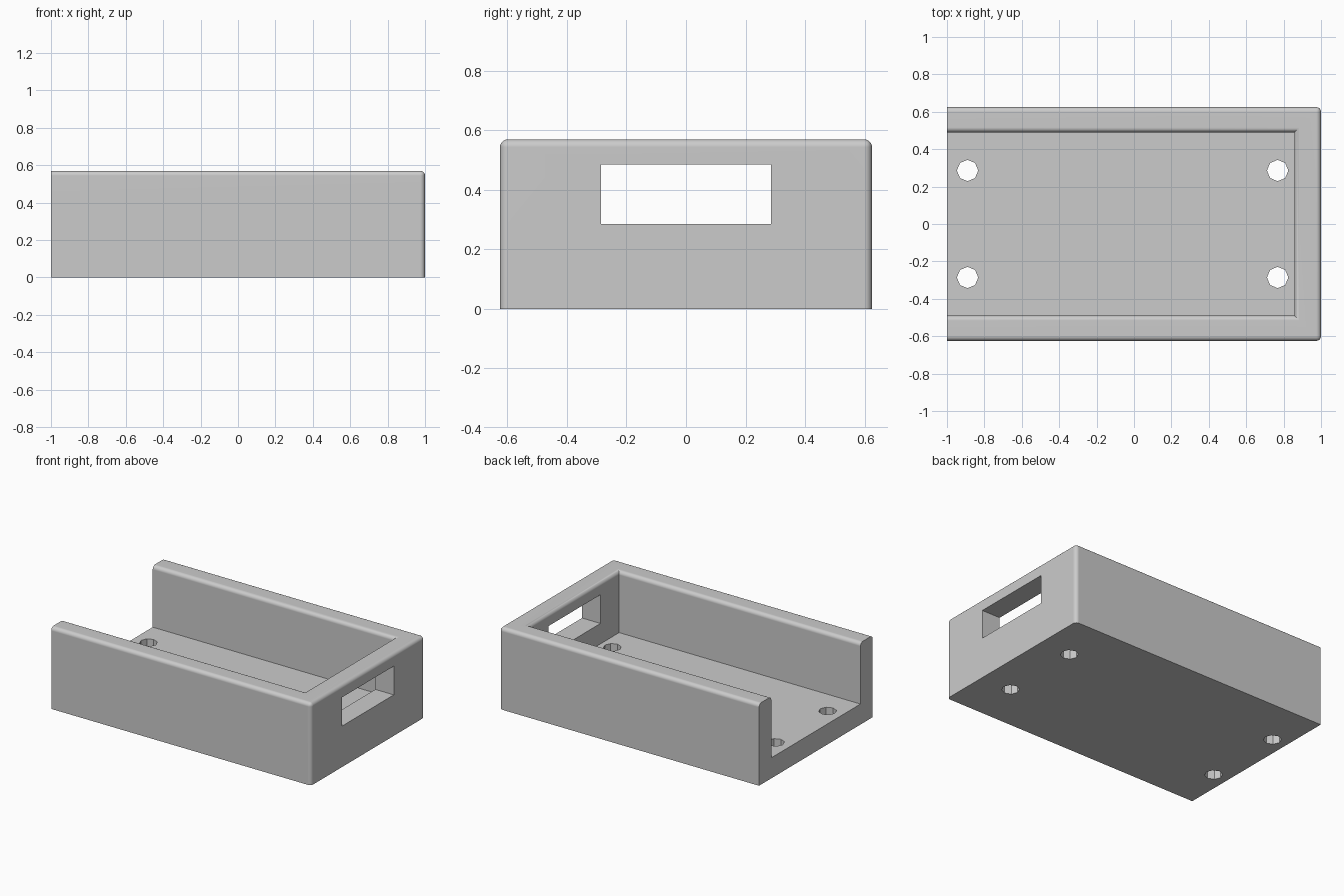
import bpy
import bmesh
import math

cube = bpy.data.objects.get("Cube")
if cube:
    bpy.data.objects.remove(cube, do_unlink=True)

HALF_Y, HEIGHT = 0.625, 0.57
INNER_Y, INNER_X, FLOOR = 0.49, 0.858, 0.143
ROUND = 0.026

grey = bpy.data.materials.new("plain grey")
grey.use_nodes = True
colour = (0.6, 0.6, 0.6, 1)
grey.diffuse_color = colour
grey.node_tree.nodes["Principled BSDF"].inputs["Base Color"].default_value = colour


def ring(bm, x, y, z):
    """U-shaped run of four corners, open towards -x."""
    return [bm.verts.new((px, py, z)) for px, py in ((-1, -y), (x, -y), (x, y), (-1, y))]


# Tray: outer shell, pocket and floor, open at one end
bm = bmesh.new()
base = ring(bm, 1, HALF_Y, 0)
rim = ring(bm, 1, HALF_Y, HEIGHT)
lip = ring(bm, INNER_X, INNER_Y, HEIGHT)
floor = ring(bm, INNER_X, INNER_Y, FLOOR)
for low, high in ((base, rim), (rim, lip), (lip, floor)):
    for i in range(3):
        bm.faces.new((low[i], low[i + 1], high[i + 1], high[i]))
bm.faces.new(floor)
bm.faces.new(base[::-1])
bm.faces.new((base[3], base[0], rim[0], lip[0], floor[0], floor[3], lip[3], rim[3]))
bmesh.ops.recalc_face_normals(bm, faces=bm.faces[:])

# Round the rim edges and the closed end's outer corners
edges = []
for e in bm.edges:
    a, b = (v.co for v in e.verts)
    along_rim = min(a.z, b.z) > HEIGHT - 0.01 and max(a.x, b.x) > 0
    mitre = along_rim and abs(a.x - b.x) > 0.05 and abs(a.y - b.y) > 0.05
    corner = min(a.x, b.x) > 0.99 and abs(a.z - b.z) > 0.1
    if (along_rim and not mitre) or corner:
        edges.append(e)
# Merge the rim into one flat face so its mitre lines vanish
bmesh.ops.bevel(bm, geom=edges, offset=ROUND, segments=5, profile=0.5,
                affect='EDGES', clamp_overlap=True)
mesh = bpy.data.meshes.new("tray")
bm.to_mesh(mesh)
bm.free()
tray = bpy.data.objects.new("tray", mesh)
bpy.context.collection.objects.link(tray)
mesh.materials.append(grey)


def cut(cutter):
    cutter.hide_render = True
    cutter.data.materials.append(grey)
    bpy.ops.object.select_all(action='DESELECT')
    tray.select_set(True)
    bpy.context.view_layer.objects.active = tray
    mod = tray.modifiers.new("cut", 'BOOLEAN')
    mod.operation = 'DIFFERENCE'
    mod.solver = 'EXACT'
    mod.object = cutter
    bpy.ops.object.modifier_apply(modifier=mod.name)
    bpy.data.objects.remove(cutter, do_unlink=True)


# Connector window through the closed end
bpy.ops.mesh.primitive_cube_add(size=1, location=(0.93, 0, 0.385))
window = bpy.context.object
window.scale = (0.4, 0.57, 0.2)
bpy.context.view_layer.update()
cut(window)

# Eight-sided screw holes through the floor
for x in (-0.89, 0.768):
    for y in (-0.286, 0.286):
        bpy.ops.mesh.primitive_cylinder_add(vertices=8, radius=0.057, depth=0.5,
                                            location=(x, y, 0.05))
        cut(bpy.context.object)

# Smooth rounded edges, crisp corners elsewhere
bpy.ops.object.shade_smooth_by_angle(angle=math.radians(30))
normals = tray.modifiers.new("flat sides", 'WEIGHTED_NORMAL')
normals.keep_sharp = True
